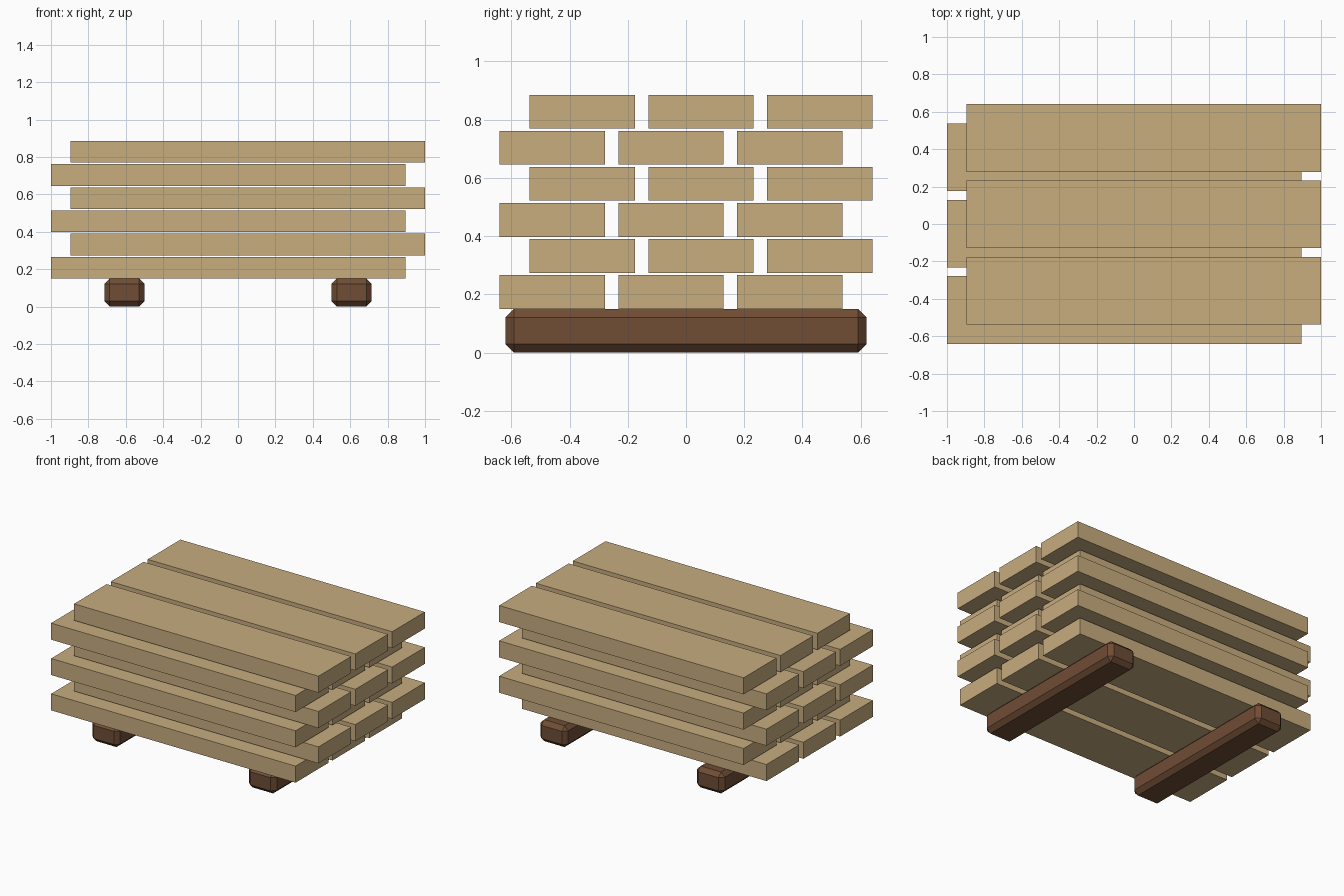
import bpy

if "Cube" in bpy.data.objects:
    bpy.data.objects.remove(bpy.data.objects["Cube"])


def material(name, rgb):
    m = bpy.data.materials.new(name)
    m.diffuse_color = (*rgb, 1)
    m.use_nodes = True
    m.node_tree.nodes["Principled BSDF"].inputs["Base Color"].default_value = m.diffuse_color
    return m


def box(name, center, size, mat):
    bpy.ops.mesh.primitive_cube_add(size=1, location=center)
    ob = bpy.context.object
    ob.name = name
    ob.scale = size
    bpy.ops.object.transform_apply(location=False, rotation=False, scale=True)
    ob.data.materials.append(mat)
    return ob


light_wood = material("light_wood", (0.578, 0.418, 0.212))
dark_wood = material("dark_wood", (0.162, 0.074, 0.036))

# Two chamfered support beams running front to back
BEAM_H = 0.15
for side, sx in (("left", -1), ("right", 1)):
    beam = box(f"{side}_support_beam", (sx * 0.607, 0, BEAM_H / 2),
               (0.216, 1.24, BEAM_H), dark_wood)
    bev = beam.modifiers.new("chamfer", 'BEVEL')
    bev.width = 0.029
    bev.segments = 1

# Six layers of three planks, shifted alternately in x and y
LENGTH, WIDTH, THICK = 1.895, 0.362, 0.116
PITCH_Y, PITCH_Z = 0.408, 0.1238
for layer in range(6):
    s = -1 if layer % 2 == 0 else 1
    for i in (-1, 0, 1):
        box(f"plank_layer{layer + 1}_{i + 2}",
            (s * 0.0525, i * PITCH_Y + s * 0.0515,
             BEAM_H + THICK / 2 + layer * PITCH_Z),
            (LENGTH, WIDTH, THICK), light_wood)
